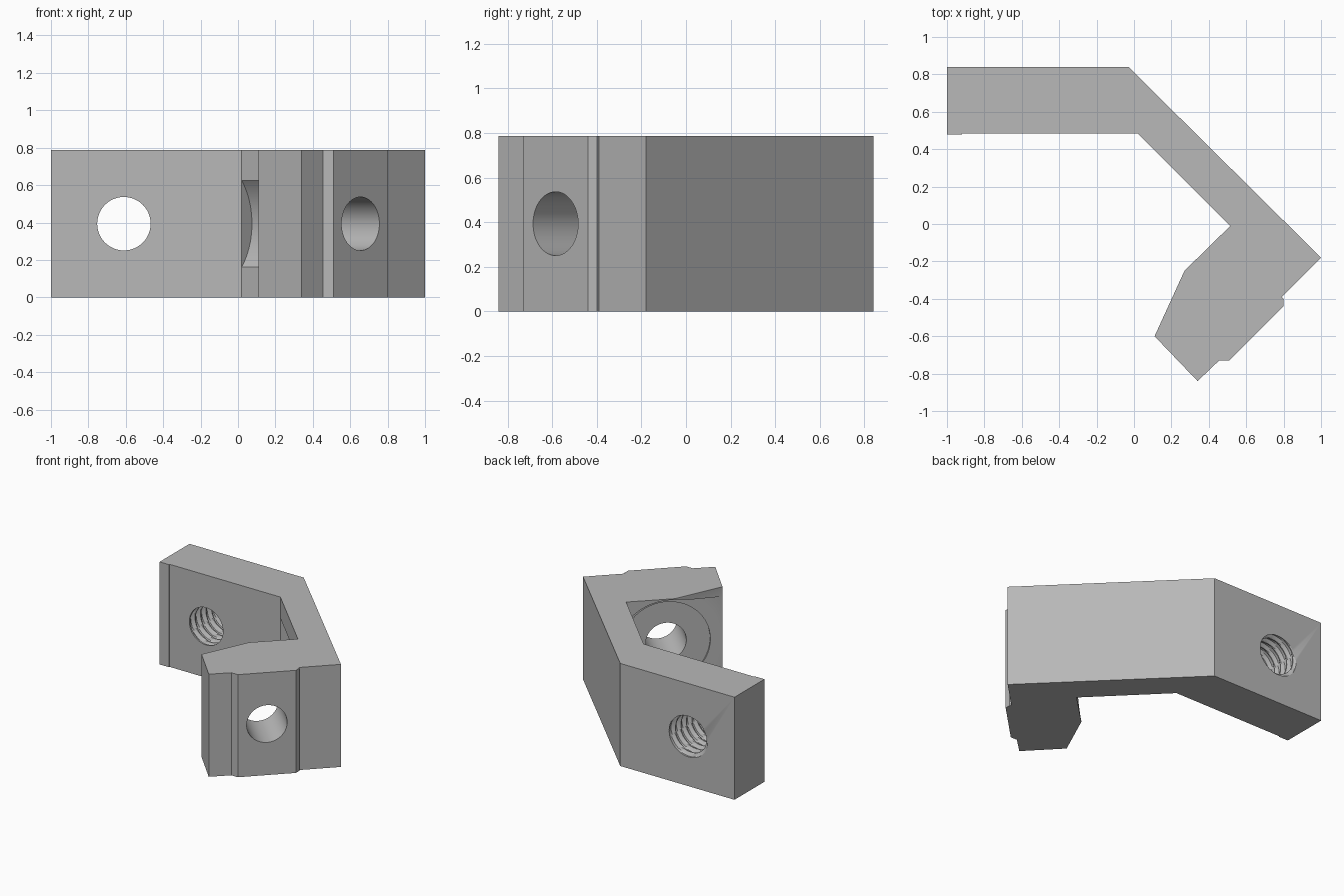
import bpy, bmesh, math
from mathutils import Matrix, Vector

if "Cube" in bpy.data.objects:
    bpy.data.objects.remove(bpy.data.objects["Cube"])

HEIGHT = 0.787
MID = HEIGHT / 2
ROOT2 = math.sqrt(2)

grey = bpy.data.materials.new("plain grey")
grey.use_nodes = True
grey.diffuse_color = (0.48, 0.48, 0.48, 1)
grey.node_tree.nodes["Principled BSDF"].inputs["Base Color"].default_value = grey.diffuse_color


def solid(name, rings, matrix=Matrix()):
    """Closed solid skinned through equal-length rings of points."""
    bm = bmesh.new()
    loops = [[bm.verts.new(matrix @ Vector(p)) for p in ring] for ring in rings]
    n = len(loops[0])
    for a, b in zip(loops, loops[1:]):
        for i in range(n):
            j = (i + 1) % n
            bm.faces.new((a[i], a[j], b[j], b[i]))
    bm.faces.new(loops[0][::-1])
    bm.faces.new(loops[-1])
    bmesh.ops.recalc_face_normals(bm, faces=bm.faces)
    mesh = bpy.data.meshes.new(name)
    bm.to_mesh(mesh)
    bm.free()
    mesh.materials.append(grey)
    ob = bpy.data.objects.new(name, mesh)
    bpy.context.collection.objects.link(ob)
    return ob


def prism(name, outline, low, high, matrix=Matrix()):
    return solid(name, [[(x, y, h) for x, y in outline] for h in (low, high)], matrix)


def circle(radius, count=64):
    return [(radius * math.cos(math.tau * i / count), radius * math.sin(math.tau * i / count))
            for i in range(count)]


# Bracket body: flat arm, diagonal arm and clamp block in one outline
bracket = prism("bracket", [
    (-1, 0.84), (-0.03, 0.84), (1, -0.18), (0.79, -0.39), (0.80, -0.40),
    (0.80, -0.44), (0.51, -0.73), (0.455, -0.73), (0.34, -0.84), (0.11, -0.60),
    (0.27, -0.25), (0.515, -0.01), (0.02, 0.485), (-0.92, 0.485), (-0.92, 0.478),
    (-1, 0.478)], 0, HEIGHT)

# Frame of the clamp bore: local z runs along the diagonal arm
bore = Matrix(((-1 / ROOT2, 0, 1 / ROOT2, 0.035),
               (-1 / ROOT2, 0, -1 / ROOT2, 0.035),
               (0, -1, 0, MID), (0, 0, 0, 1)))
START, FLOOR = -0.465 / ROOT2, 0.71 / ROOT2
cutters = [
    prism("clamp_clearance", circle(0.385, 96), START, FLOOR, bore),
    prism("clamp_side_relief", [(0, 0.38), (0.42, 0.315), (0.42, -0.315), (0, -0.38)],
          0.2, FLOOR, bore),
    prism("washer_recess", circle(0.31), 0.4, FLOOR + 0.015, bore),
    prism("clamp_hole", circle(0.143), 0.3, 1.2, bore),
]

# Threaded hole through the flat arm
PITCH, STEPS = 0.066, 8
rings = []
for k in range(57):
    y = 0.44 + k * PITCH / STEPS
    ring = []
    for i in range(48):
        phase = (y / PITCH + i / 48) % 1
        groove = max(0, min(1, 2.4 - abs(phase - 0.5) * 6))
        if y < 0.50:
            groove = 0
        r = 0.143 + 0.026 * groove
        a = math.tau * i / 48
        ring.append((-0.61 + r * math.cos(a), y, MID + r * math.sin(a)))
    rings.append(ring)
cutters.append(solid("threaded_hole", rings))

# Cut every opening from the body
bpy.ops.object.select_all(action="DESELECT")
bpy.context.view_layer.objects.active = bracket
bracket.select_set(True)
for cutter in cutters:
    cutter.hide_render = True
    mod = bracket.modifiers.new(cutter.name, "BOOLEAN")
    mod.operation = "DIFFERENCE"
    mod.solver = "EXACT"
    mod.object = cutter
    bpy.ops.object.modifier_apply(modifier=mod.name)
    bpy.data.objects.remove(cutter)

bpy.ops.object.shade_smooth_by_angle(angle=math.radians(25))
